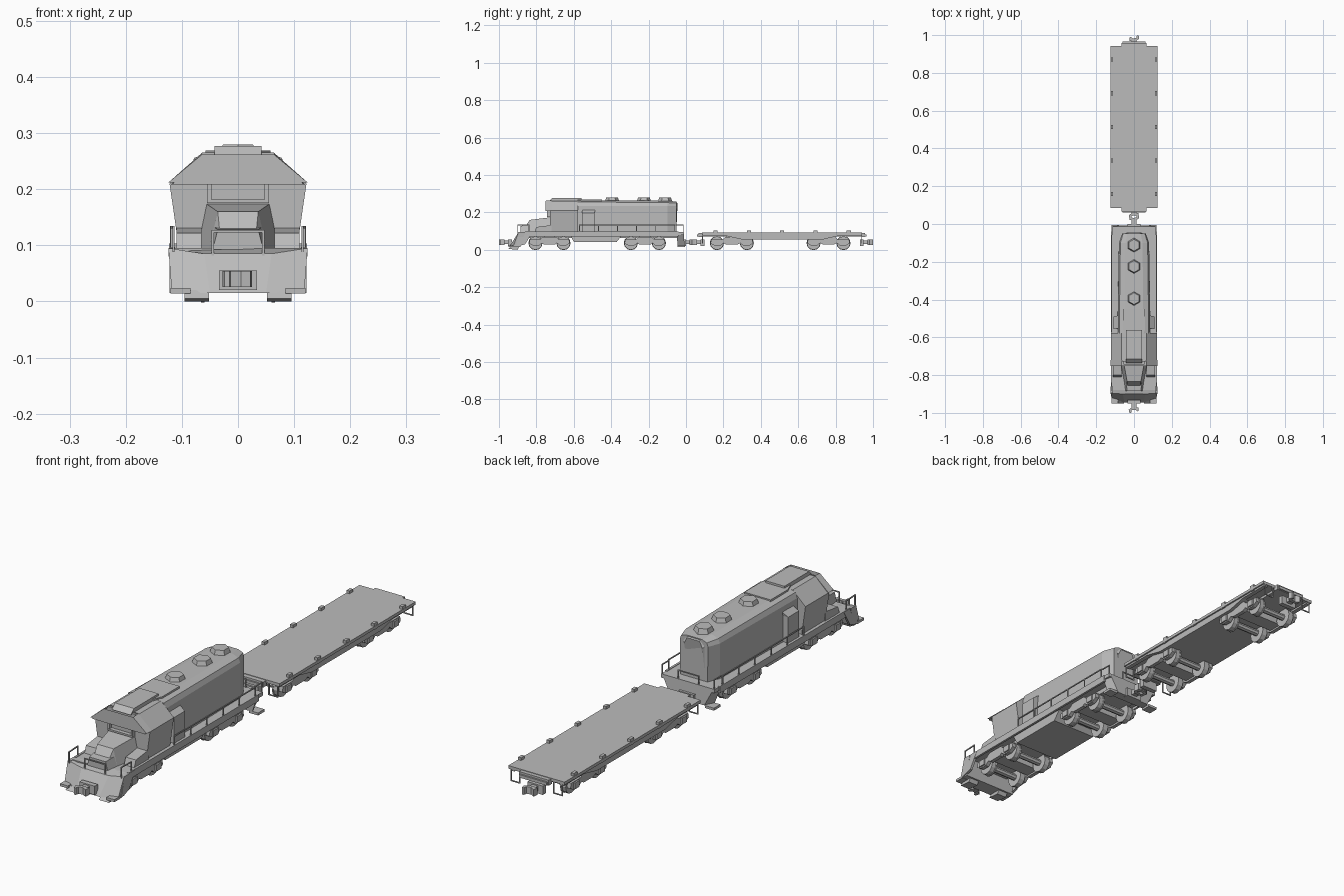
import bpy, bmesh, math
from mathutils import Matrix, Vector

default = bpy.data.objects.get("Cube")
if default:
    bpy.data.objects.remove(default)

grey = bpy.data.materials.new("plain grey")
grey.use_nodes = True
grey.diffuse_color = (0.5, 0.5, 0.5, 1)
grey.node_tree.nodes["Principled BSDF"].inputs["Base Color"].default_value = grey.diffuse_color
SIDES = (("left", 1), ("right", -1))


def finish(name, bm):
    bmesh.ops.recalc_face_normals(bm, faces=bm.faces)
    mesh = bpy.data.meshes.new(name)
    bm.to_mesh(mesh)
    bm.free()
    mesh.materials.append(grey)
    obj = bpy.data.objects.new(name, mesh)
    bpy.context.collection.objects.link(obj)
    return obj


def loft(name, rings):
    """Skin a list of equal rings and cap both ends."""
    bm = bmesh.new()
    rows = [[bm.verts.new(p) for p in ring] for ring in rings]
    count = len(rows[0])
    for a, b in zip(rows, rows[1:]):
        for i in range(count):
            j = (i + 1) % count
            bm.faces.new((a[i], a[j], b[j], b[i]))
    bm.faces.new(rows[0])
    bm.faces.new(rows[-1])
    return finish(name, bm)


def box(name, x, y, z):
    ring = [(x[0], y[0]), (x[1], y[0]), (x[1], y[1]), (x[0], y[1])]
    return loft(name, [[(px, py, h) for px, py in ring] for h in z])


def side_prism(name, profile, x):
    """Extrude a (y, z) profile across x."""
    return loft(name, [[(px, y, z) for y, z in profile] for px in x])


def plan_prism(name, profile, z):
    """Extrude an (x, y) profile upward."""
    return loft(name, [[(x, y, h) for x, y in profile] for h in z])


def hull_section(y, half):
    """Mirror half of an (x, z) section into a closed ring at y."""
    return [(x, y, z) for x, z in half] + [(-x, y, z) for x, z in reversed(half)]


def round_part(name, centre, radius, top, depth, sides, axis="Z"):
    bm = bmesh.new()
    bmesh.ops.create_cone(bm, cap_ends=True, segments=sides, radius1=radius,
                          radius2=top, depth=depth)
    turn = Matrix.Rotation(math.pi / 2, 4, "Y") if axis == "X" else Matrix()
    bmesh.ops.transform(bm, matrix=Matrix.Translation(centre) @ turn, verts=bm.verts)
    return finish(name, bm)


def rail(name, points, thick=0.004):
    """Square bar following a list of points."""
    bm = bmesh.new()
    for a, b in zip(points, points[1:]):
        a, b = Vector(a), Vector(b)
        turn = (b - a).to_track_quat("Z", "Y").to_matrix().to_4x4()
        size = Matrix.Diagonal((thick, thick, (b - a).length + thick, 1))
        bmesh.ops.create_cube(bm, size=1, matrix=Matrix.Translation((a + b) / 2) @ turn @ size)
    return finish(name, bm)


def coupler(name, y, way):
    box(name + "_pocket", (-.034, .034), (y - .012 * way, y + .008 * way), (.02, .055))
    box(name + "_shank", (-.012, .012), (y, y + .035 * way), (.03, .05))
    hook = [(-.025, .028), (.012, .028), (.028, .04), (.024, .057), (.015, .057),
            (.013, .043), (-.005, .04), (-.022, .05)]
    plan_prism(name + "_hook", [(x * way, y + d * way) for x, d in hook], (.026, .054))


def bogie(name, y, reach):
    """Two axles with octagonal-edged frames on both sides."""
    half = [(0, .068), (.035, .068), (.05, .055), (reach + .03, .055), (reach + .034, .035),
            (reach + .012, .022), (reach - .018, .022), (reach - .035, .036), (.03, .028), (0, .028)]
    profile = half + [(-d, z) for d, z in reversed(half[1:-1])]
    for side, s in SIDES:
        side_prism(f"{name}_{side}_frame", [(y + d, z) for d, z in profile], (s * .088, s * .104))
        for end, e in (("front", -1), ("rear", 1)):
            wy = y + e * reach
            round_part(f"{name}_{side}_{end}_wheel", (s * .075, wy, .036), .036, .036, .018, 12, "X")
            round_part(f"{name}_{side}_{end}_flange", (s * .063, wy, .036), .038, .038, .006, 12, "X")
            box(f"{name}_{side}_{end}_axle_box", sorted((s * .1, s * .11)),
                (wy - .015, wy + .015), (.027, .052))
    for e in (-1, 1):
        round_part(name + "_axle", (0, y + e * reach, .036), .013, .013, .13, 8, "X")
    box(name + "_bolster", (-.09, .09), (y - .03, y + .03), (.035, .078))


# Locomotive underframe and fuel tank
box("walkway_deck", (-.118, .118), (-.88, -.012), (.08, .095))
box("main_frame", (-.075, .075), (-.9, -.02), (.062, .082))
side_prism("fuel_tank", [(-.62, .08), (-.6, .043), (-.37, .043), (-.34, .08)], (-.1, .1))
for side, s in SIDES:
    box(side + "_deck_skirt", sorted((s * .112, s * .121)), (-.86, -.04), (.07, .097))
bogie("front_bogie", -.73, .075)
bogie("rear_bogie", -.22, .075)

# Front pilot with a slanted plough and steps
loft("front_pilot", [
    [(-.118, -.925, .015), (-.05, -.945, .015), (.05, -.945, .015), (.118, -.925, .015),
     (.118, -.885, .015), (-.118, -.885, .015)],
    [(-.124, -.895, .095), (-.06, -.9, .085), (.06, -.9, .085), (.124, -.895, .095),
     (.124, -.86, .095), (-.124, -.86, .095)]])
for side, s in SIDES:
    side_prism(side + "_plough_foot", [(-.95, .005), (-.9, 0), (-.89, .02), (-.935, .02)], (s * .052, s * .095))
    box(side + "_front_step", sorted((s * .085, s * .12)), (-.95, -.91), (.014, .024))
    side_prism(side + "_pilot_wing", [(-.91, .015), (-.86, .03), (-.82, .095), (-.89, .095)], (s * .112, s * .122))
    rail(side + "_front_handrail", [(s * .115, -.9, .09), (s * .115, -.9, .132),
                                    (s * .118, -.84, .132), (s * .118, -.84, .095)])
    rail(side + "_front_post", [(s * .045, -.9, .08), (s * .045, -.9, .125)])
rail("front_cross_rail", [(-.045, -.9, .125), (.045, -.9, .125)])
coupler("front_coupler", -.943, 1 * -1)

# Nose, with lower front box and side lockers
loft("nose_hood", [
    hull_section(-.878, [(.035, .093), (.03, .098)]),
    hull_section(-.835, [(.052, .093), (.036, .16)]),
    hull_section(-.715, [(.075, .093), (.058, .175)])])
loft("nose_front_box", [
    hull_section(-.885, [(.045, .093), (.036, .128)]),
    hull_section(-.835, [(.052, .093), (.042, .132)])])
for side, s in SIDES:
    side_prism(side + "_nose_locker", [(-.81, .095), (-.8, .122), (-.72, .132), (-.72, .095)],
               (s * .065, s * .11))

# Cab with windscreen frame, visor and raised roof plate
cab_half = [(.105, .093), (.122, .21), (.066, .262)]
loft("cab", [hull_section(-.728, cab_half), hull_section(-.578, cab_half)])
loft("cab_roof_visor", [
    hull_section(-.752, [(.118, .208), (.064, .256), (.064, .262), (.124, .212)]),
    hull_section(-.72, [(.12, .208), (.064, .258), (.064, .265), (.124, .212)])])
for side, s in SIDES:
    box(side + "_windscreen_post", sorted((s * .047, s * .055)), (-.742, -.727), (.175, .238))
for label, z in (("sill", .175), ("header", .232)):
    box("windscreen_" + label, (-.055, .055), (-.744, -.727), (z, z + .007))
loft("roof_plate", [[(x * .042, y, z) for x, y in ((-1, front), (1, front), (1, -.56), (-1, -.56))]
                    for front, z in ((-.735, .258), (-.715, .277))])
plan_prism("roof_step", [(-.042, -.6), (.042, -.6), (.058, -.56), (.058, -.45), (-.058, -.45), (-.058, -.56)],
           (.255, .269))

# Long engine hood, narrowing to a chamfered rear
loft("engine_hood", [
    hull_section(-.58, [(.088, .093), (.086, .235), (.078, .256), (.05, .265)]),
    hull_section(-.1, [(.08, .093), (.08, .235), (.072, .252), (.045, .262)]),
    hull_section(-.05, [(.06, .093), (.062, .235), (.057, .25), (.035, .258)])])
loft("hood_rear_panel", [hull_section(-.052, [(.05, .093), (.05, .235), (.03, .256)]),
                         [(x * .04, y, z) for x, y, z in ((1, -.07, .093), (1, -.046, .225), (.7, -.046, .25),
                                                          (-.7, -.046, .25), (-1, -.046, .225), (-1, -.07, .093))]])
for side, s in SIDES:
    loft(side + "_hood_cabinet", [[(s * .07, y, z), (s * out, y, z), (s * out, y + .068, z), (s * .07, y + .068, z)]
                                  for y, z, out in ((-.557, .093, .108), (-.557, .198, .108), (-.553, .214, .085))])
for label, y in (("front", -.395), ("middle", -.225), ("rear", -.112)):
    dome = round_part(label + "_roof_dome", (0, y, .267), .04, .031, .026, 6)

# Walkway handrails
for side, s in SIDES:
    x = s * .119
    rail(side + "_walkway_rail", [(x, -.57, .095), (x, -.57, .132), (x, -.06, .132), (x, -.06, .095)])
    for i in range(4):
        y = -.468 + i * .102
        rail(side + "_rail_post", [(x, y, .09), (x, y, .132)])

# Rear platform with slanted end plate, steps and rail
loft("rear_end_plate", [
    [(-.095, -.045, .022), (.095, -.045, .022), (.075, -.008, .022), (-.075, -.008, .022)],
    [(-.12, -.05, .093), (.12, -.05, .093), (.112, -.012, .093), (-.112, -.012, .093)]])
for side, s in SIDES:
    box(side + "_rear_step", sorted((s * .08, s * .12)), (-.045, -.005), (.014, .024))
    rail(side + "_rear_handrail", [(s * .115, -.055, .132), (s * .115, -.015, .132), (s * .115, -.015, .09)])
    rail(side + "_rear_post", [(s * .045, -.015, .09), (s * .045, -.015, .128)])
rail("rear_cross_rail", [(-.045, -.015, .128), (.045, -.015, .128)])
coupler("rear_coupler", -.008, 1)

# Flat wagon: deck, fish-belly sill and end details
box("wagon_deck", (-.124, .124), (.085, .942), (.08, .092))
belly = [(.06, .082), (.06, .07), (.23, .07), (.3, .055), (.73, .055), (.8, .07), (.965, .07), (.965, .082)]
side_prism("wagon_centre_sill", belly, (-.06, .06))
side_beam = [(.09, .082), (.09, .073), (.22, .073), (.3, .055), (.73, .055), (.81, .073), (.938, .073), (.938, .082)]
side_prism("wagon_belly", side_beam[2:6] + [(.75, .081), (.28, .081)], (-.1, .1))
for side, s in SIDES:
    side_prism(side + "_wagon_side_beam", side_beam, (s * .1, s * .118))
    for i in range(5):
        y = .158 + i * .178
        box(side + "_stake_pocket", sorted((s * .11, s * .123)), (y - .011, y + .011), (.078, .103))
for label, y, way in (("front", .078, -1), ("rear", .95, 1)):
    box("wagon_" + label + "_buffer_beam", (-.065, .065), (y - .012, y + .008), (.068, .09))
    coupler("wagon_" + label + "_coupler", y - .008 * way, way)
    for side, s in SIDES:
        rail(f"wagon_{label}_{side}_step", [(s * .113, y - .01 * way, .078), (s * .113, y - .01 * way, .035),
                                            (s * .075, y - .01 * way, .035), (s * .075, y - .01 * way, .078)])
bogie("wagon_front_bogie", .245, .08)
bogie("wagon_rear_bogie", .762, .08)
